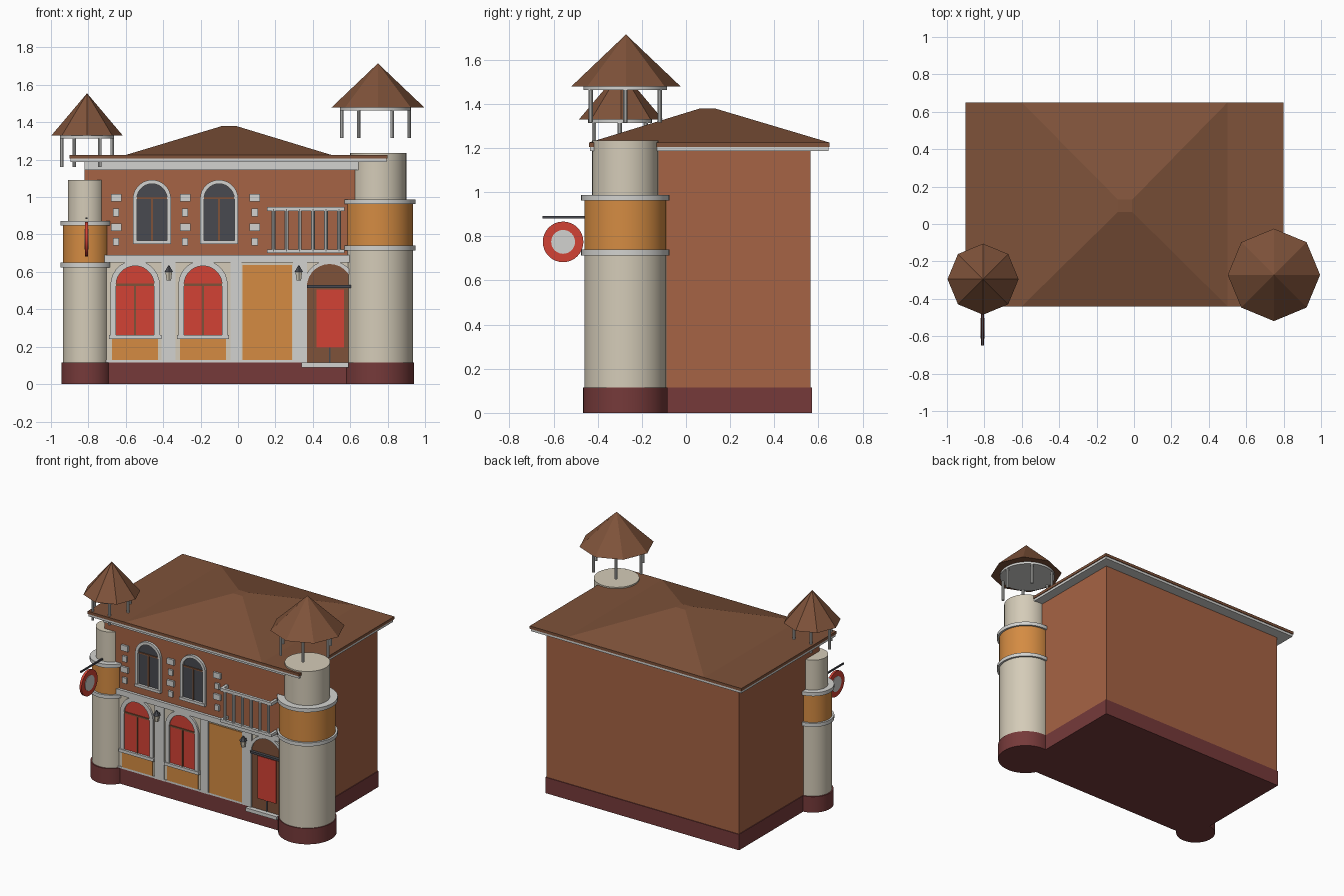
import bpy, bmesh, math
from mathutils import Matrix, Vector

if "Cube" in bpy.data.objects:
    bpy.data.objects.remove(bpy.data.objects["Cube"], do_unlink=True)


def material(name, r, g, b):
    m = bpy.data.materials.new(name)
    m.use_nodes = True
    m.diffuse_color = (r, g, b, 1)
    m.node_tree.nodes["Principled BSDF"].inputs["Base Color"].default_value = (r, g, b, 1)
    return m


BRICK = material("brick", .38, .125, .058)
ROOF = material("roof_brown", .21, .085, .042)
CREAM = material("cream_plaster", .66, .6, .48)
WHITE = material("white_trim", .65, .65, .63)
ORANGE = material("orange_paint", .66, .26, .055)
RED = material("red_paint", .65, .055, .035)
MAROON = material("maroon_base", .18, .042, .042)
DARK = material("dark_glass", .065, .068, .08)

FRONT = -.36      # plane of the front wall


def finish(name, bm, mat, smooth=False):
    bmesh.ops.recalc_face_normals(bm, faces=bm.faces[:])
    me = bpy.data.meshes.new(name)
    bm.to_mesh(me)
    bm.free()
    me.materials.append(mat)
    ob = bpy.data.objects.new(name, me)
    bpy.context.collection.objects.link(ob)
    if smooth:
        bpy.ops.object.select_all(action='DESELECT')
        ob.select_set(True)
        bpy.context.view_layer.objects.active = ob
        bpy.ops.object.shade_smooth_by_angle(angle=math.radians(35))
    return ob


def box(name, mat, x0, x1, y0, y1, z0, z1):
    bm = bmesh.new()
    m = Matrix.Translation(((x0 + x1) / 2, (y0 + y1) / 2, (z0 + z1) / 2))
    bmesh.ops.create_cube(bm, size=1, matrix=m @ Matrix.Diagonal((x1 - x0, y1 - y0, z1 - z0, 1)))
    return finish(name, bm, mat)


def plate(name, mat, x0, x1, z0, z1, out):
    """Panel on the front wall, standing out from it."""
    return box(name, mat, x0, x1, FRONT - out, FRONT + .01, z0, z1)


def drum(name, mat, c, r, z0, z1, top=None, sides=40, smooth=True):
    bm = bmesh.new()
    bmesh.ops.create_cone(bm, cap_ends=True, segments=sides, radius1=r,
                          radius2=r if top is None else top, depth=z1 - z0,
                          matrix=Matrix.Translation((c[0], c[1], (z0 + z1) / 2)))
    return finish(name, bm, mat, smooth)


def arch_outline(x, half, z0, spring, n=14):
    pts = [(x + half, z0)]
    pts += [(x + half * math.cos(math.pi * i / n), spring + half * math.sin(math.pi * i / n))
            for i in range(n + 1)]
    return pts + [(x - half, z0)]


def extrude_front(bm, faces, out):
    new = bmesh.ops.extrude_face_region(bm, geom=faces)["geom"]
    bmesh.ops.translate(bm, vec=Vector((0, -out - .01, 0)),
                        verts=[v for v in new if isinstance(v, bmesh.types.BMVert)])


def arch_plate(name, mat, x, half, z0, spring, out):
    bm = bmesh.new()
    vs = [bm.verts.new((px, FRONT + .01, pz)) for px, pz in arch_outline(x, half, z0, spring)]
    extrude_front(bm, [bm.faces.new(vs)], out)
    return finish(name, bm, mat)


def arch_frame(name, mat, x, half, z0, spring, width, out):
    bm = bmesh.new()
    rows = [[bm.verts.new((px, FRONT + .01, pz)) for px, pz in arch_outline(x, h, z0, spring)]
            for h in (half, half + width)]
    a, b = rows
    faces = [bm.faces.new((a[i], a[i + 1], b[i + 1], b[i])) for i in range(len(a) - 1)]
    extrude_front(bm, faces, out)
    return finish(name, bm, mat)


# Main block and plinth
box("plinth", MAROON, -.825, .73, -.365, .57, 0, .115)
box("main_walls", BRICK, -.82, .725, FRONT, .565, .115, 1.19)

# Roof: eaves, slab and hipped centre
box("eaves_trim", WHITE, -.895, .795, -.435, .645, 1.187, 1.205)
box("roof_slab", ROOF, -.9, .8, -.44, .65, 1.205, 1.225)
bm = bmesh.new()
rings = []
for x0, x1, y0, y1, z in ((-.6, .5, -.44, .65, 1.225), (-.085, -.01, .065, .13, 1.38)):
    rings.append([bm.verts.new(p) for p in
                  ((x0, y0, z), (x1, y0, z), (x1, y1, z), (x0, y1, z))])
low, high = rings
for i in range(4):
    j = (i + 1) % 4
    bm.faces.new((low[i], low[j], high[j], high[i]))
bm.faces.new(high)
finish("roof_hip", bm, ROOF)
plate("cornice", WHITE, -.82, .65, 1.145, 1.19, .02)


# Round corner towers
def tower(side, c, base_r, r, ring_r, top_r, low_ring, high_ring, top_z):
    drum(side + "_tower_base", MAROON, c, base_r, 0, .115)
    drum(side + "_tower_shaft", CREAM, c, r, .115, low_ring)
    drum(side + "_tower_band", ORANGE, c, r, low_ring, high_ring)
    for label, z in (("low", low_ring), ("high", high_ring)):
        drum(side + "_tower_ring_" + label, WHITE, c, ring_r, z - .013, z + .013)
    drum(side + "_tower_top", CREAM, c, top_r, high_ring, top_z)


def canopy(side, c, post_c, r, disc_r, post_r, z_post, z_eave, z_tip):
    drum(side + "_canopy_roof", ROOF, c, r, z_eave, z_tip, top=0, sides=8, smooth=False)
    drum(side + "_canopy_disc", WHITE, post_c, disc_r, z_eave - .016, z_eave)
    for i in range(6):
        a = math.pi * i / 3
        p = (post_c[0] + post_r * math.cos(a), post_c[1] + post_r * math.sin(a))
        drum(f"{side}_canopy_post_{i}", WHITE, p, .01, z_post, z_eave - .01, sides=10)


tower("left", (.75, -.275), .192, .186, .2, .15, .727, .975, 1.235)
canopy("left", (.748, -.272), (.735, -.275), .247, .19, .18, 1.315, 1.48, 1.715)
tower("right", (-.81, -.3), .135, .126, .14, .1, .637, .86, 1.09)
canopy("right", (-.807, -.295), (-.807, -.3), .19, .145, .135, 1.16, 1.33, 1.555)

# Ground floor facade
plate("ground_facade", CREAM, -.72, .6, .115, .655, .004)
plate("floor_band", WHITE, -.72, .6, .65, .69, .02)
plate("foot_band", WHITE, -.72, .37, .115, .128, .01)
for i, (x0, x1) in enumerate(((-.41, -.335), (-.04, .02), (.294, .37))):
    plate(f"pilaster_{i}", WHITE, x0, x1, .115, .65, .012)

for i, x in enumerate((-.55, -.187)):
    arch_plate(f"shop_window_{i}", RED, x, .102, .26, .53, .008)
    arch_frame(f"shop_window_frame_{i}", WHITE, x, .102, .26, .53, .03, .018)
    plate(f"shop_window_bar_{i}", ROOF, x - .102, x + .102, .525, .537, .014)
    plate(f"shop_window_mullion_{i}", ROOF, x - .005, x + .005, .262, .53, .014)
    plate(f"shop_window_sill_{i}", WHITE, x - .14, x + .14, .24, .262, .024)
    plate(f"shop_panel_{i}", ORANGE, x - .123, x + .123, .128, .24, .01)
plate("tall_panel", ORANGE, .025, .29, .128, .636, .01)

# Arched doorway
arch_plate("door_surround", ROOF, .49, .122, .115, .52, .008)
arch_frame("door_arch", WHITE, .49, .122, .115, .52, .02, .016)
plate("door_lintel", DARK, .368, .61, .515, .53, .03)
plate("door_leaf", RED, .42, .567, .195, .505, .016)
plate("door_post", DARK, .486, .494, .115, .195, .012)
plate("door_step", WHITE, .34, .59, .09, .115, .04)

# Wall lanterns
for i, x in enumerate((-.37, .325)):
    c = (x, FRONT - .045)
    drum(f"lantern_body_{i}", CREAM, c, .014, .555, .6, top=.021, sides=6, smooth=False)
    drum(f"lantern_cap_{i}", DARK, c, .026, .6, .635, top=.003, sides=6, smooth=False)
    box(f"lantern_arm_{i}", DARK, x - .005, x + .005, FRONT - .045, FRONT, .597, .606)

# Upper windows
for i, x in enumerate((-.46, -.101)):
    arch_plate(f"upper_window_{i}", DARK, x, .081, .765, .99, .005)
    arch_frame(f"upper_window_frame_{i}", WHITE, x, .081, .765, .99, .021, .018)
    plate(f"upper_window_bar_{i}", ROOF, x - .081, x + .081, .99, 1, .012)
    plate(f"upper_window_mullion_{i}", ROOF, x - .005, x + .005, .765, .995, .012)
    plate(f"upper_window_sill_{i}", WHITE, x - .102, x + .102, .748, .768, .024)

# Decorative blocks beside the windows
for i, x in enumerate((-.652, -.283, .09)):
    for j in range(4):
        h = .017 if j % 2 else .028
        plate(f"wall_block_{i}_{j}", WHITE, x - h, x + h, .975 - j * .078, 1.016 - j * .078, .014)

# Balcony
for label, z0, z1 in (("floor", .7, .72), ("rail", .925, .947)):
    box("balcony_" + label, WHITE, .155, .57, -.43, -.41, z0, z1)
    for s, x in (("right", .155), ("left", .55)):
        box(f"balcony_{label}_{s}", WHITE, x, x + .02, -.42, FRONT, z0, z1)
for i in range(6):
    drum(f"baluster_{i}", WHITE, (.19 + i * .07, -.42), .011, .71, .935, sides=10)

# Hanging round sign on the right tower
for label, mat, r, half in (("rim", RED, .092, .008), ("face", WHITE, .054, .011)):
    bm = bmesh.new()
    bmesh.ops.create_cone(bm, cap_ends=True, segments=32, radius1=r, radius2=r, depth=half * 2,
                          matrix=Matrix.Translation((-.81, -.557, .775))
                          @ Matrix.Rotation(math.pi / 2, 4, 'Y'))
    finish("sign_" + label, bm, mat, True)
box("sign_rod", DARK, -.815, -.805, -.65, -.39, .882, .892)
